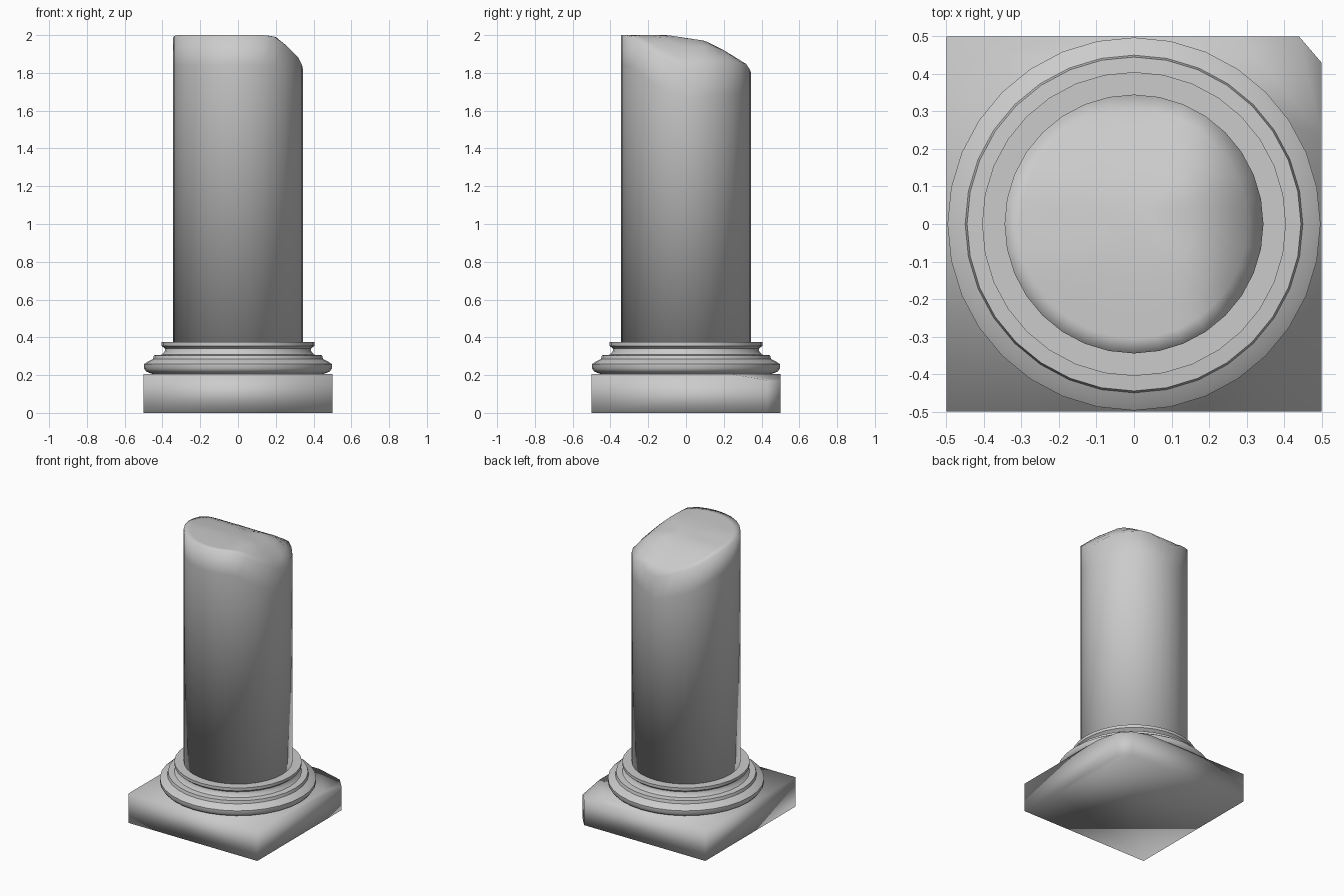
import bpy, bmesh
from math import cos, sin, pi, radians
from mathutils import Vector

SIDES = 32
SHAFT_R = 0.345

cube = bpy.data.objects.get("Cube")
if cube:
    bpy.data.objects.remove(cube, do_unlink=True)

stone = bpy.data.materials.new("grey_stone")
stone.use_nodes = True
stone.diffuse_color = (0.6, 0.6, 0.6, 1)
stone.node_tree.nodes["Principled BSDF"].inputs["Base Color"].default_value = (0.6, 0.6, 0.6, 1)


def finish(bm, name, angle):
    """Turn a bmesh into a smooth shaded stone object."""
    bmesh.ops.recalc_face_normals(bm, faces=bm.faces)
    mesh = bpy.data.meshes.new(name)
    bm.to_mesh(mesh)
    bm.free()
    mesh.materials.append(stone)
    obj = bpy.data.objects.new(name, mesh)
    bpy.context.collection.objects.link(obj)
    bpy.ops.object.select_all(action='DESELECT')
    obj.select_set(True)
    bpy.context.view_layer.objects.active = obj
    if angle is None:
        bpy.ops.object.shade_smooth()
    else:
        bpy.ops.object.shade_smooth_by_angle(angle=radians(angle))
    return obj


def ring(bm, radius, height):
    """Circle of vertices; height is a function of x and y."""
    verts = []
    for i in range(SIDES):
        a = 2 * pi * i / SIDES
        x, y = radius * cos(a), radius * sin(a)
        verts.append(bm.verts.new((x, y, height(x, y))))
    return verts


def bridge(bm, low, high):
    for i in range(SIDES):
        j = (i + 1) % SIDES
        bm.faces.new((low[i], low[j], high[j], high[i]))


def interpolate(points, t):
    if t <= points[0][0]:
        return points[0][1]
    for (a, va), (b, vb) in zip(points, points[1:]):
        if t <= b:
            return va + (vb - va) * (t - a) / (b - a)
    return points[-1][1]


# Square plinth with one chipped back corner
bm = bmesh.new()
bmesh.ops.create_cube(bm, size=1)
for v in bm.verts:
    v.co.z = (v.co.z + 0.5) * 0.205


def chip(a, b, c):
    """Cut off the corner beyond the plane through three points."""
    a, b, c = Vector(a), Vector(b), Vector(c)
    normal = (b - a).cross(c - a)
    if normal.dot(Vector((0.5, 0.5, 0.205)) - a) < 0:
        normal.negate()
    geom = bm.verts[:] + bm.edges[:] + bm.faces[:]
    bmesh.ops.bisect_plane(bm, geom=geom, plane_co=a, plane_no=normal, clear_outer=True)
    bmesh.ops.holes_fill(bm, edges=[e for e in bm.edges if e.is_boundary])


chip((0.5, 0.24, 0.205), (0.28, 0.5, 0.205), (0.5, 0.5, 0.16))
chip((0.44, 0.5, 0), (0.5, 0.43, 0), (0.44, 0.5, 0.2))
finish(bm, "plinth", None)

# Turned base moulding
profile = [(0.45, 0.205), (0.485, 0.218), (0.497, 0.235), (0.497, 0.258),
           (0.48, 0.27), (0.45, 0.285), (0.445, 0.305), (0.405, 0.308),
           (0.388, 0.325), (0.386, 0.34), (0.405, 0.355), (0.405, 0.375),
           (0.34, 0.375)]
bm = bmesh.new()
rings = [ring(bm, r, lambda x, y, z=z: z) for r, z in profile]
for low, high in zip(rings, rings[1:]):
    bridge(bm, low, high)
bm.faces.new(rings[0])
bm.faces.new(rings[-1])
finish(bm, "base_moulding", 40)

# Shaft with a worn, broken top that falls away to one back corner
fall_x = [(0.15, 0), (0.2, 0.01), (0.25, 0.05), (0.33, 0.13), (0.345, 0.17)]
fall_y = [(-0.1, 0), (0, 0.015), (0.1, 0.03), (0.2, 0.08), (0.33, 0.16), (0.345, 0.2)]


def broken(x, y):
    return 2 - interpolate(fall_x, x) - interpolate(fall_y, y)


bm = bmesh.new()
rings = [ring(bm, SHAFT_R, lambda x, y: 0.37),
         ring(bm, SHAFT_R, lambda x, y: broken(x, y) - 0.16)]
rings += [ring(bm, SHAFT_R * k, broken) for k in (1, 0.88, 0.7, 0.45, 0.2)]
for low, high in zip(rings, rings[1:]):
    bridge(bm, low, high)
bm.faces.new(rings[-1])
bottom = bm.faces.new(rings[0])
shaft = finish(bm, "broken_shaft", None)
